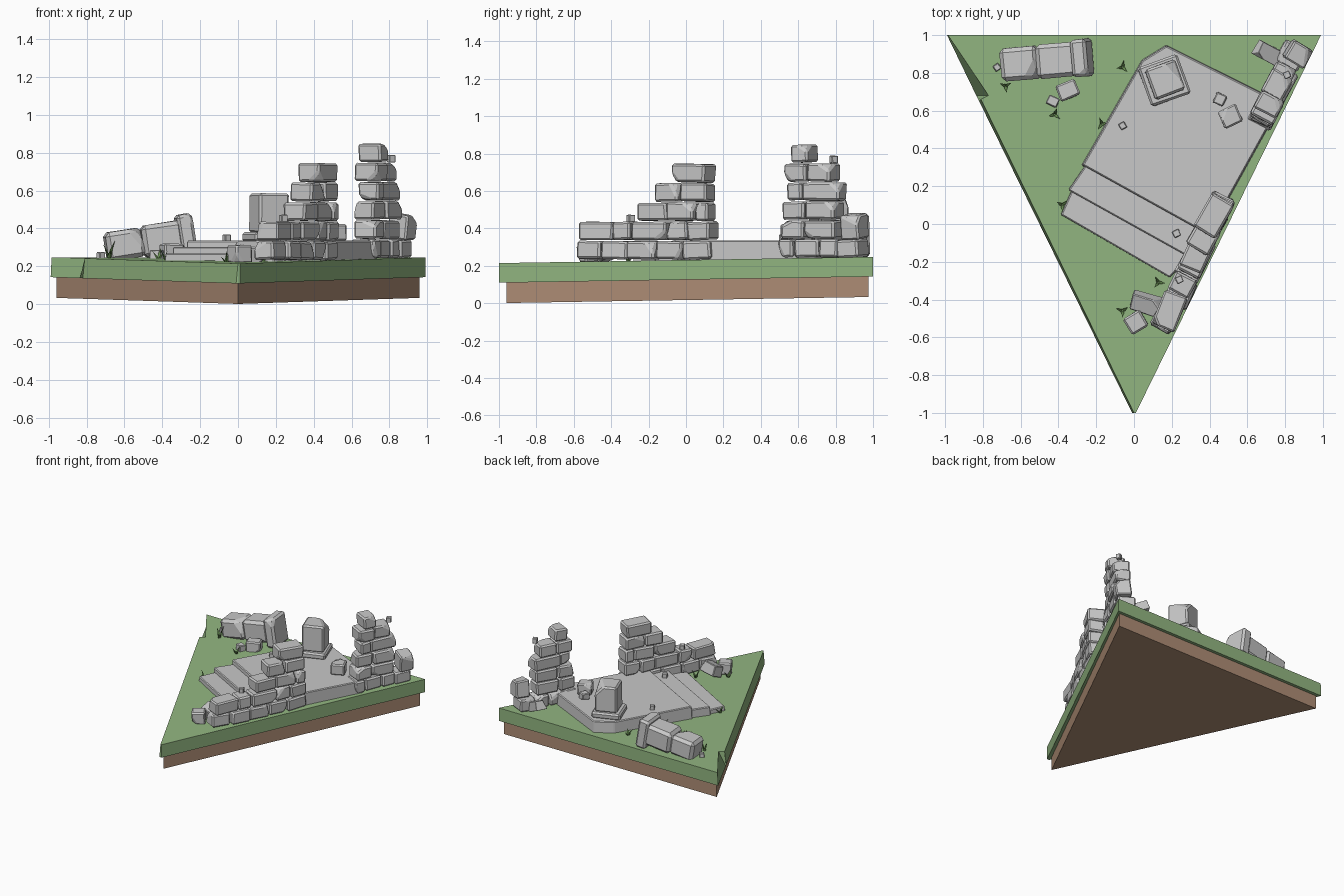
import bpy, bmesh, math, random
from mathutils import Vector, Matrix, Euler

if "Cube" in bpy.data.objects:
    bpy.data.objects.remove(bpy.data.objects["Cube"])

random.seed(4)


def mat(name, r, g, b):
    m = bpy.data.materials.new(name)
    m.diffuse_color = (r, g, b, 1)
    m.use_nodes = True
    m.node_tree.nodes["Principled BSDF"].inputs["Base Color"].default_value = m.diffuse_color
    return m


GRASS = mat("grass green", .29, .47, .22)
DIRT = mat("earth brown", .43, .27, .18)
STONE = mat("stone grey", .58, .58, .58)
BLADE = mat("dark grass", .13, .26, .08)


def finish(bm, name, m):
    bmesh.ops.recalc_face_normals(bm, faces=bm.faces[:])
    me = bpy.data.meshes.new(name)
    bm.to_mesh(me)
    bm.free()
    me.materials.append(m)
    ob = bpy.data.objects.new(name, me)
    bpy.context.collection.objects.link(ob)
    return ob


def loft(name, bottom, top, m, bevel=0):
    """Closed solid between two rings of equal length."""
    bm = bmesh.new()
    a = [bm.verts.new(p) for p in bottom]
    b = [bm.verts.new(p) for p in top]
    n = len(a)
    bm.faces.new(a[::-1])
    bm.faces.new(b)
    for i in range(n):
        bm.faces.new((a[i], a[(i + 1) % n], b[(i + 1) % n], b[i]))
    if bevel:
        bmesh.ops.bevel(bm, geom=bm.edges[:], offset=bevel, segments=1, affect='EDGES')
    return finish(bm, name, m)


def stone(name, c, size, rot=(0, 0, 0), bevel=.011, jitter=.05, chips=1):
    """Chipped, bevelled block; rot in degrees."""
    bm = bmesh.new()
    bmesh.ops.create_cube(bm, size=1)
    for v in bm.verts:
        v.co = Vector([v.co[i] * size[i] * (1 + random.uniform(-jitter, jitter)) for i in range(3)])
    for _ in range(chips):
        # slice off one random top corner
        s = Vector((random.choice((-1, 1)), random.choice((-1, 1)), random.choice((-1, 1, 1))))
        corner = Vector([s[i] * size[i] / 2 for i in range(3)])
        n = Vector([s[i] * random.uniform(.3, 1) for i in range(3)]).normalized()
        bmesh.ops.bisect_plane(bm, geom=bm.verts[:] + bm.edges[:] + bm.faces[:],
                               plane_co=corner - n * min(size) * .28, plane_no=n, clear_outer=True)
        bmesh.ops.holes_fill(bm, edges=[e for e in bm.edges if e.is_boundary], sides=0)
    bmesh.ops.bevel(bm, geom=bm.edges[:], offset=bevel, segments=1, affect='EDGES', clamp_overlap=True)
    r = Euler([math.radians(a) for a in rot]).to_matrix().to_4x4()
    bmesh.ops.transform(bm, matrix=Matrix.Translation(c) @ r, verts=bm.verts[:])
    return finish(bm, name, STONE)


def tilt(pts, z):
    """Put plan points on the gently sloping ground plane."""
    return [(x, y, z + .0165 * y) for x, y in pts]


# ground: grass slab with a chipped left edge, over an inset earth slab
loft("grass_slab",
     tilt([(-.99, 1), (-.835, .68), (-.82, .65), (-.01, -1), (.01, -1), (.99, 1)], .126),
     tilt([(-.985, 1), (-.77, .68), (-.81, .66), (0, -1), (.01, -1), (.99, 1)], .231), GRASS)
dirt = [(-.96, .975), (0, -.96), (.96, .975)]
loft("earth_slab", tilt(dirt, .017), tilt(dirt, .13), DIRT)

# paved platform and the two steps in front of it


def slab(name, pts, z0, z1, inset):
    cx = sum(p[0] for p in pts) / len(pts)
    cy = sum(p[1] for p in pts) / len(pts)
    top = [(cx + (x - cx) * inset, cy + (y - cy) * inset, z1) for x, y in pts]
    loft(name, [(x, y, z0) for x, y in pts], top, STONE, .006)


slab("platform", [(-.28, .31), (.37, -.05), (.44, .02), (.74, .56), (.69, .69), (.17, .95), (.04, .87)], .2, .335, .985)
slab("upper_step", [(-.35, .18), (.28, -.17), (.4, .02), (-.24, .34)], .2, .302, .99)
slab("lower_step", [(-.39, .05), (.19, -.285), (.27, -.2), (.3, -.1), (-.31, .23)], .2, .268, .99)

# ruined walls: courses of stones, given by the joints between them along y
WALL = 25.6


def wall(name, courses, z0, pitch):
    for r, joints in enumerate(courses):
        for k, (y0, y1) in enumerate(zip(joints, joints[1:])):
            y = (y0 + y1) / 2
            off = random.uniform(-.008, .008)
            stone(f"{name}_stone_{r}_{k}", (.41 + .48 * y + off, y, z0 + r * pitch + pitch / 2),
                  (random.uniform(.115, .14), (y1 - y0) / .9 - .004, pitch - .006),
                  (random.uniform(-2, 2), random.uniform(-2, 2), -WALL + random.uniform(-5, 5)))


wall("front_wall", [(-.56, -.43, -.29, -.14, 0, .15),
                    (-.55, -.37, -.27, -.08, .03, .15),
                    (-.24, -.08, .07, .14),
                    (-.14, -.01, .135),
                    (-.05, .135)], .232, .103)
wall("back_wall", [(.52, .6, .73, .83, .95),
                   (.53, .65, .82),
                   (.54, .66, .82),
                   (.56, .64, .84),
                   (.55, .67, .8),
                   (.585, .68)], .242, .1015)
stone("back_wall_end_stone", (.87, .9, .41), (.12, .11, .13), (0, 8, -32))

# pedestal on the platform
stone("pedestal_base", (.16, .76, .355), (.22, .22, .05), (0, 0, 20), .012, .03, 0)
stone("pedestal_block", (.165, .765, .48), (.17, .17, .21), (0, 0, 20), .018, .03, 1)

# fallen square column lying on the grass
axis = (0, -9, 5)
stone("column_end_drum", (-.6, .85, .315), (.2, .175, .155), axis, .022, .03, 1)
stone("column_drum", (-.4, .867, .345), (.22, .18, .17), axis, .022, .03, 0)
stone("column_cap", (-.275, .88, .36), (.085, .2, .23), axis, .016, .03, 1)

# loose blocks and pebbles: x, y, z centre, size, rotation
loose = [(.72, .9, .3, (.16, .085, .07), (0, 25, -28)),
         (.51, .57, .38, (.105, .1, .09), (0, 0, 25)),
         (.455, .66, .362, (.06, .06, .055), (0, 0, -25)),
         (.06, -.42, .275, (.15, .09, .085), (20, 0, -17)),
         (.01, -.52, .265, (.1, .1, .095), (0, 0, 32)),
         (-.35, .71, .275, (.11, .09, .085), (0, 0, 22)),
         (-.43, .65, .262, (.06, .05, .05), (0, 0, -25)),
         (-.725, .83, .258, (.035, .035, .035), (0, 0, 35)),
         (-.06, .52, .35, (.035, .035, .035), (0, 0, 30)),
         (.225, -.05, .318, (.038, .038, .036), (0, 0, 25)),
         (.24, -.295, .452, (.036, .036, .04), (0, 0, 25)),
         (.81, .79, .768, (.036, .036, .04), (0, 0, 25))]
for i, (x, y, z, s, rot) in enumerate(loose):
    stone(f"loose_stone_{i}", (x, y, z), s, rot, min(s) * .1, .06, 1 if min(s) > .05 else 0)

# grass tufts: three bent tapering blades each
for i, (x, y, h) in enumerate([(-.68, .73, .09), (-.42, .58, .05), (-.17, .53, .05), (-.38, .1, .05),
                               (-.06, .83, .05), (.13, -.31, .06), (-.06, -.46, .05)]):
    bm = bmesh.new()
    for k in range(3):
        a = math.radians(30 + 125 * k + 40 * i)
        d = Vector((math.cos(a), math.sin(a), 0))
        w = Vector((-d.y, d.x, 0)) * .009
        o = Vector((x, y, .225 + .0165 * y))
        hh = h * (1 - .25 * k)
        mid = o + d * .012 + Vector((0, 0, hh * .6))
        tip = o + d * .036 + Vector((0, 0, hh + .012))
        a0, a1, a2, b0, b1, b2, t = [bm.verts.new(p) for p in (
            o - w, o + w, o + d * .01, mid - w * .8, mid + w * .8, mid + d * .008, tip)]
        for f in ((a0, a1, b1, b0), (a1, a2, b2, b1), (a2, a0, b0, b2),
                  (b0, b1, t), (b1, b2, t), (b2, b0, t), (a0, a2, a1)):
            bm.faces.new(f)
    finish(bm, f"grass_tuft_{i}", BLADE)
